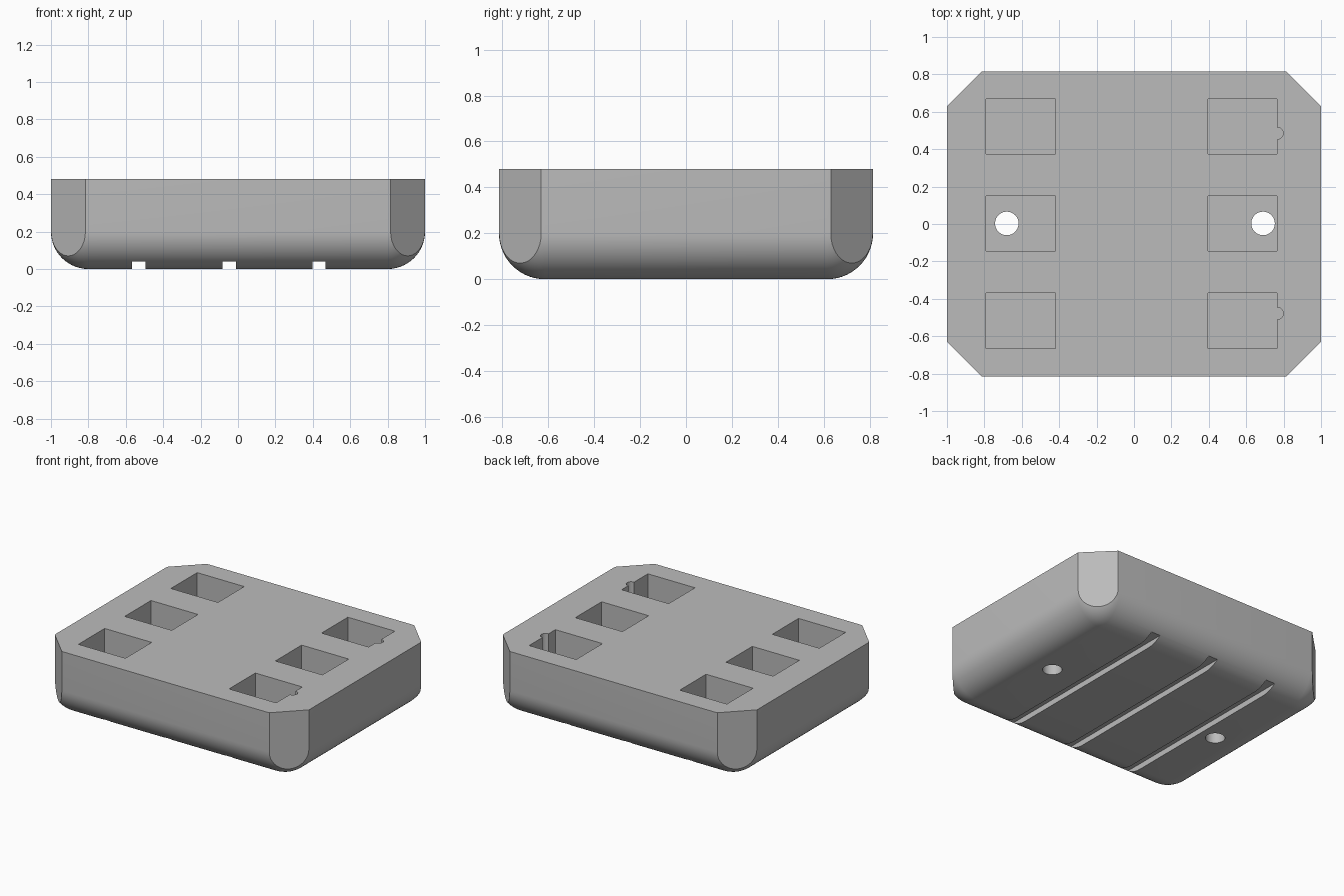
import bpy, bmesh
from mathutils import Vector

if "Cube" in bpy.data.objects:
    bpy.data.objects.remove(bpy.data.objects["Cube"])

WIDTH, DEPTH, HEIGHT = 2.0, 1.63, 0.48
FILLET = 0.2
FLOOR = 0.12
POCKET_X = (-0.605, 0.58)
POCKET_Y = (-0.517, 0.003, 0.522)

grey = bpy.data.materials.new("plain grey")
grey.use_nodes = True
grey.diffuse_color = (0.5, 0.5, 0.5, 1)
grey.node_tree.nodes["Principled BSDF"].inputs["Base Color"].default_value = (0.5, 0.5, 0.5, 1)


def make_object(name, bm):
    mesh = bpy.data.meshes.new(name)
    bmesh.ops.recalc_face_normals(bm, faces=bm.faces)
    bm.to_mesh(mesh)
    bm.free()
    mesh.materials.append(grey)
    obj = bpy.data.objects.new(name, mesh)
    bpy.context.collection.objects.link(obj)
    return obj


def box(bm, center, size):
    verts = bmesh.ops.create_cube(bm, size=1)["verts"]
    bmesh.ops.scale(bm, vec=size, verts=verts)
    bmesh.ops.translate(bm, vec=center, verts=verts)


def cylinder(bm, x, y, radius, bottom, top):
    verts = bmesh.ops.create_cone(bm, cap_ends=True, segments=40, radius1=radius,
                                  radius2=radius, depth=top - bottom)["verts"]
    bmesh.ops.translate(bm, vec=(x, y, (bottom + top) / 2), verts=verts)


# Block with rounded bottom and upright edges
bm = bmesh.new()
box(bm, (0, 0, HEIGHT / 2), (WIDTH, DEPTH, HEIGHT))
rounded = [e for e in bm.edges if min(v.co.z for v in e.verts) < 0.01]
bmesh.ops.bevel(bm, geom=rounded, offset=FILLET, segments=14, profile=0.5, affect='EDGES')

# Flat chamfers across the four corners
for sx in (-1, 1):
    for sy in (-1, 1):
        cut = bmesh.ops.bisect_plane(
            bm, geom=bm.verts[:] + bm.edges[:] + bm.faces[:], dist=1e-5,
            plane_co=Vector((sx, sy * 0.63, 0)), plane_no=Vector((sx, sy, 0)),
            clear_outer=True)
        rim = [g for g in cut["geom_cut"] if isinstance(g, bmesh.types.BMEdge)]
        bmesh.ops.holes_fill(bm, edges=rim, sides=0)
body = make_object("body", bm)

# Square pockets in the top
pockets = bmesh.new()
for x in POCKET_X:
    for y in POCKET_Y:
        box(pockets, (x, y, FLOOR + 0.25), (0.37, 0.295, 0.5))

# Half-round notches beside two of the pockets
notches = bmesh.new()
for y in (-0.478, 0.485):
    cylinder(notches, 0.766, y, 0.032, FLOOR, 0.6)

# Round holes through the middle pocket floors
holes = bmesh.new()
for x in (-0.68, 0.69):
    cylinder(holes, x, 0.003, 0.063, -0.1, FLOOR + 0.1)

# Grooves along the underside
grooves = bmesh.new()
for x in (-0.53, -0.048, 0.433):
    box(grooves, (x, 0, -0.03), (0.072, 2, 0.14))

bpy.context.view_layer.objects.active = body
for name, mesh in (("pocket_cutter", pockets), ("notch_cutter", notches),
                   ("hole_cutter", holes), ("groove_cutter", grooves)):
    cutter = make_object(name, mesh)
    cutter.hide_render = True
    mod = body.modifiers.new(name, 'BOOLEAN')
    mod.operation = 'DIFFERENCE'
    mod.solver = 'EXACT'
    mod.object = cutter
    bpy.ops.object.modifier_apply(modifier=mod.name)
    bpy.data.objects.remove(cutter)

for obj in bpy.context.selected_objects:
    obj.select_set(False)
body.select_set(True)
bpy.ops.object.shade_smooth_by_angle(angle=0.5)
